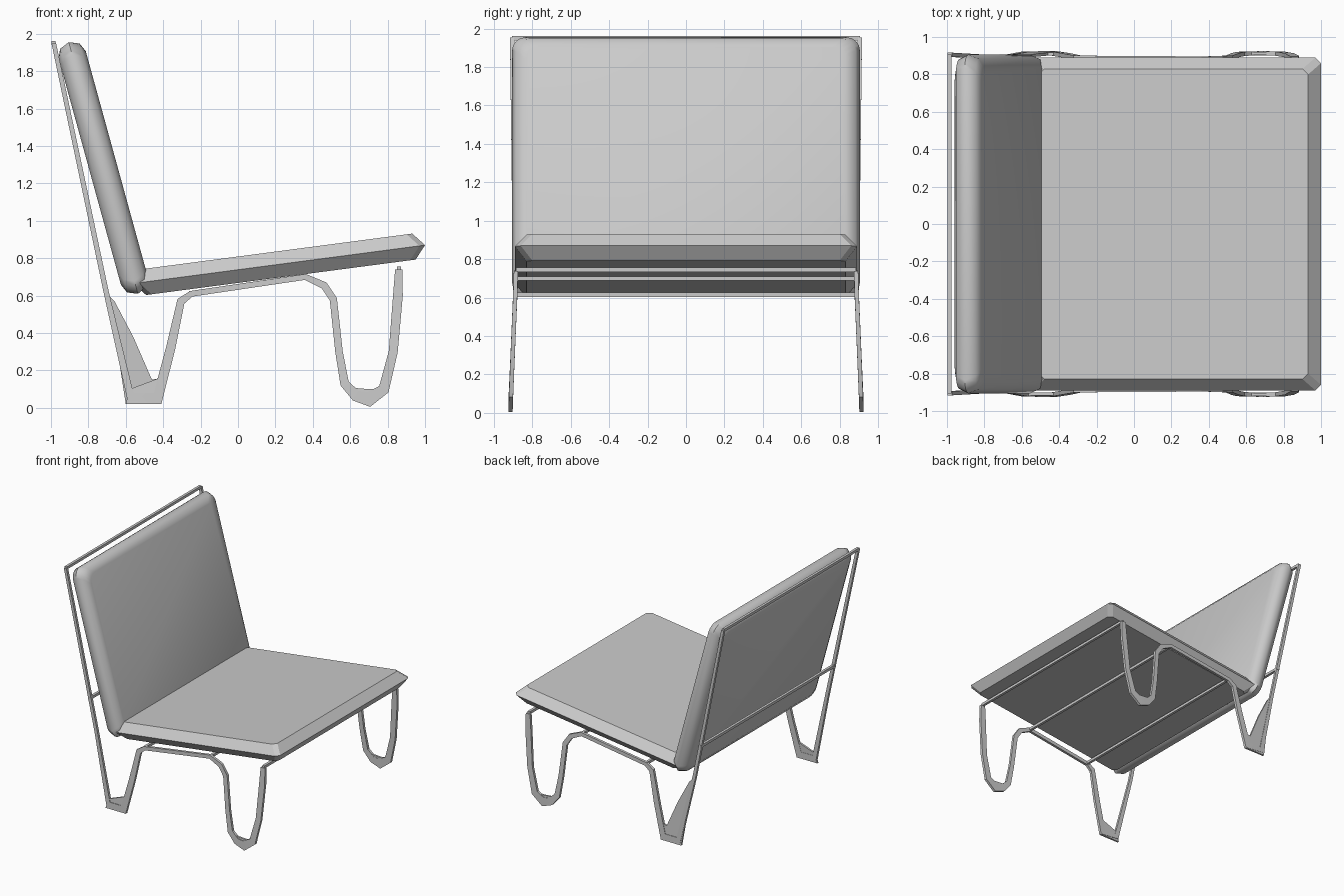
import bpy, bmesh, math
from mathutils import Vector

cube = bpy.data.objects.get("Cube")
if cube:
    bpy.data.objects.remove(cube, do_unlink=True)

grey = bpy.data.materials.new("light_grey")
grey.use_nodes = True
grey.diffuse_color = (0.6, 0.6, 0.6, 1)
grey.node_tree.nodes["Principled BSDF"].inputs["Base Color"].default_value = (0.6, 0.6, 0.6, 1)


def finish(name, bm, angle):
    bmesh.ops.recalc_face_normals(bm, faces=bm.faces)
    mesh = bpy.data.meshes.new(name)
    bm.to_mesh(mesh)
    bm.free()
    mesh.materials.append(grey)
    ob = bpy.data.objects.new(name, mesh)
    bpy.context.collection.objects.link(ob)
    bpy.ops.object.select_all(action='DESELECT')
    ob.select_set(True)
    bpy.context.view_layer.objects.active = ob
    bpy.ops.object.shade_smooth_by_angle(angle=math.radians(angle))
    return ob


def loft(bm, rings):
    """Skin closed rings of points and cap both ends."""
    loops = [[bm.verts.new(p) for p in ring] for ring in rings]
    n = len(loops[0])
    for a, b in zip(loops, loops[1:]):
        for i in range(n):
            j = (i + 1) % n
            bm.faces.new((a[i], a[j], b[j], b[i]))
    bm.faces.new(loops[0])
    bm.faces.new(loops[-1])


def cushion(name, start, end, half_width, radius, steps, layers, angle):
    """Padded slab along start-end in the xz plane; layers are (inset, height)."""
    a, b = Vector((start[0], 0, start[1])), Vector((end[0], 0, end[1]))
    u = (b - a).normalized()
    v = Vector((0, 1, 0))
    n = u.cross(v)
    mid, half = (a + b) / 2, (b - a).length / 2
    rings = []
    for inset, height in layers:
        ring = []
        for k, (su, sv) in enumerate(((1, 1), (-1, 1), (-1, -1), (1, -1))):
            for s in range(steps + 1):
                t = math.pi / 2 * (k + s / steps)
                cu = su * (half - inset - radius) + radius * math.cos(t)
                cv = sv * (half_width - inset - radius) + radius * math.sin(t)
                ring.append(mid + u * cu + v * cv + n * height)
        rings.append(ring)
    bm = bmesh.new()
    loft(bm, rings)
    return finish(name, bm, angle)


# Cushions
cushion("seat_cushion", (-0.56, 0.665), (1.0, 0.87), 0.89, 0.03, 1,
        [(0.06, -0.07), (0.0, 0.0), (0.06, 0.07)], 25)
cushion("back_cushion", (-0.535, 0.61), (-0.905, 1.955), 0.905, 0.07, 4,
        [(0.07, -0.075), (0.022, -0.054), (0.0, 0.0), (0.022, 0.054), (0.07, 0.075)], 50)


# Side frames: x, z and half width along one continuous bent strip
strip = [(-0.985, 1.95, .012), (-0.705, 0.62, .014), (-0.575, 0.06, .025),
         (-0.43, 0.05, .035), (-0.36, 0.32, .025), (-0.305, 0.57, .022),
         (-0.25, 0.61, .016), (0.36, 0.70, .016), (0.46, 0.655, .02),
         (0.51, 0.58, .02), (0.54, 0.3, .02), (0.57, 0.13, .024),
         (0.63, 0.065, .03), (0.70, 0.045, .04), (0.78, 0.1, .03),
         (0.83, 0.3, .024), (0.855, 0.6, .026), (0.86, 0.74, .02)]


def splay(z):
    """Sideways position of the frame, wider toward the floor."""
    return 0.915 - 0.03 * min(z, 0.7) / 0.7 if z < 0.9 else 0.905


def side_frame(name, side):
    pts = [Vector((x, z)) for x, z, w in strip]
    rings = []
    for i, p in enumerate(pts):
        before = (p - pts[i - 1]).normalized() if i else Vector((0, 0))
        after = (pts[i + 1] - p).normalized() if i < len(pts) - 1 else Vector((0, 0))
        d = (before + after).normalized()
        q = Vector((-d.y, d.x)) * strip[i][2]
        y = side * splay(p.y)
        rings.append([(p.x + s * q.x, y + t, p.y + s * q.y)
                      for s, t in ((1, .011), (-1, .011), (-1, -.011), (1, -.011))])
    bm = bmesh.new()
    loft(bm, rings)
    return finish(name, bm, 30)


def plate(name, outline, side):
    """Thin gusset inside the bend of a foot."""
    bm = bmesh.new()
    loft(bm, [[(x, side * splay(z) + t, z) for x, z in outline] for t in (-.008, .008)])
    return finish(name, bm, 30)


for label, side in (("left", 1), ("right", -1)):
    side_frame(label + "_side_frame", side)
    plate(label + "_front_foot", [(0.58, 0.11), (0.69, 0.01), (0.80, 0.1), (0.70, 0.1)], side)
plate("left_rear_foot", [(-0.6, 0.02), (-0.41, 0.02), (-0.41, 0.16), (-0.46, 0.15),
                         (-0.56, 0.38), (-0.66, 0.57), (-0.69, 0.6)], 1)
plate("right_rear_foot", [(-0.6, 0.02), (-0.41, 0.02), (-0.42, 0.16), (-0.58, 0.1)], -1)


# Cross rails joining the two sides
def rail(name, x, z, size=0.011):
    y = splay(z)
    bm = bmesh.new()
    loft(bm, [[(x + a * size, s * y, z + b * size)
               for a, b in ((1, 1), (-1, 1), (-1, -1), (1, -1))] for s in (-1, 1)])
    return finish(name, bm, 30)


rail("top_rail", -0.987, 1.95)
rail("lower_back_rail", -0.765, 0.9)
rail("rear_seat_rail", -0.25, 0.615)
rail("middle_seat_rail", 0.36, 0.70)
rail("front_seat_rail", 0.86, 0.745)
